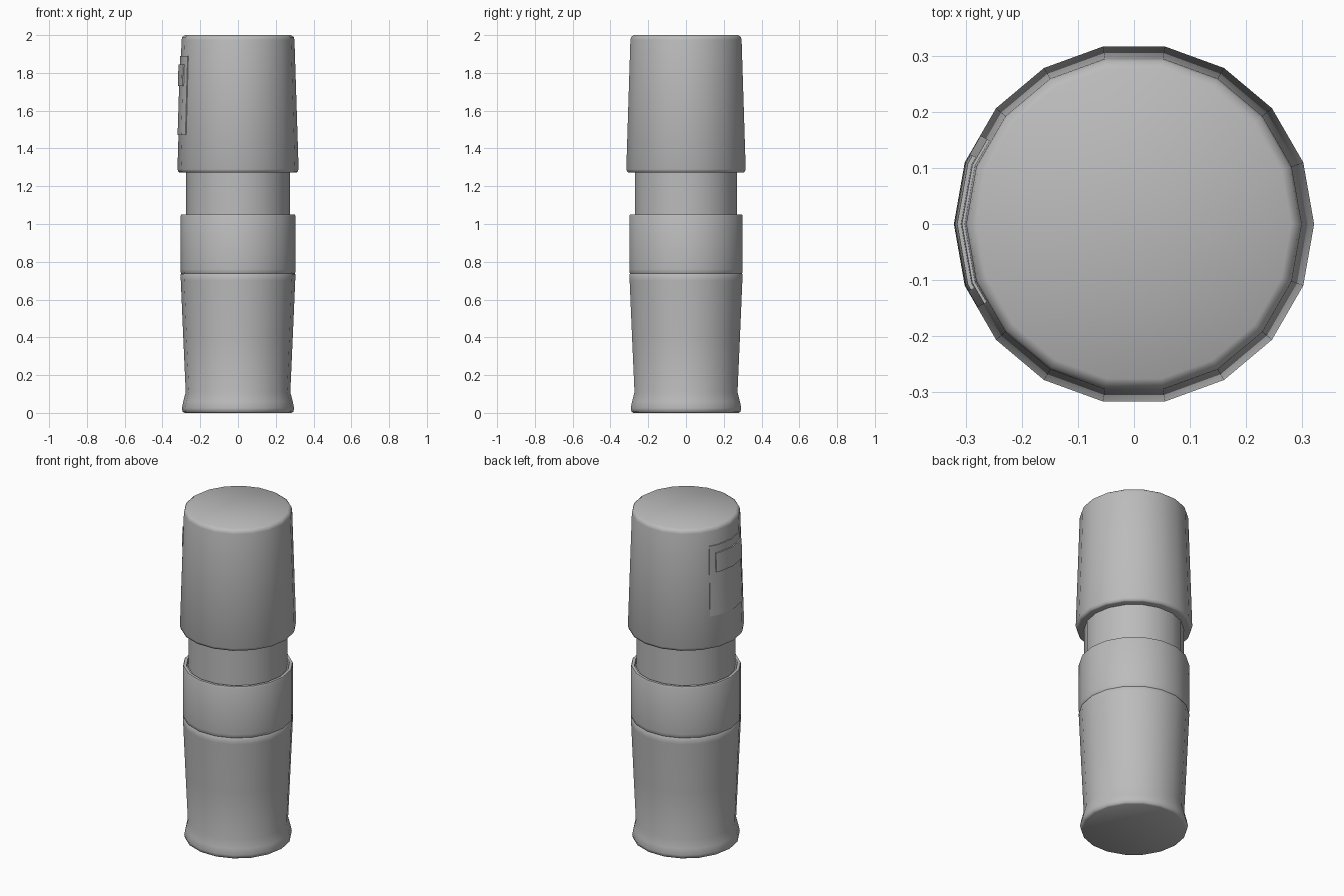
import bpy, bmesh
from math import cos, sin, radians, pi

cube = bpy.data.objects.get("Cube")
if cube:
    bpy.data.objects.remove(cube)

SIDES = 18

grey = bpy.data.materials.new("plain grey")
grey.use_nodes = True
colour = (0.5, 0.5, 0.5, 1)
grey.diffuse_color = colour
grey.node_tree.nodes["Principled BSDF"].inputs["Base Color"].default_value = colour


def finish(name, bm, angle):
    bmesh.ops.recalc_face_normals(bm, faces=bm.faces)
    mesh = bpy.data.meshes.new(name)
    bm.to_mesh(mesh)
    bm.free()
    mesh.materials.append(grey)
    obj = bpy.data.objects.new(name, mesh)
    bpy.context.collection.objects.link(obj)
    bpy.ops.object.select_all(action="DESELECT")
    obj.select_set(True)
    bpy.context.view_layer.objects.active = obj
    bpy.ops.object.shade_smooth_by_angle(angle=radians(angle))
    return obj


def lathe(name, profile, angle=50):
    """Closed solid from (radius, height) points, capped at both ends."""
    bm = bmesh.new()
    rings = [[bm.verts.new((r * cos(2 * pi * i / SIDES), r * sin(2 * pi * i / SIDES), z))
              for i in range(SIDES)] for r, z in profile]
    for low, high in zip(rings, rings[1:]):
        for i in range(SIDES):
            j = (i + 1) % SIDES
            bm.faces.new((low[i], low[j], high[j], high[i]))
    bm.faces.new(rings[0])
    bm.faces.new(rings[-1])
    return finish(name, bm, angle)


def cap_radius(z, deg):
    """Distance to the faceted cap wall at a height and angle."""
    r = 0.321 + (0.299 - 0.321) * (z - 1.29) / (1.975 - 1.29)
    half = 180 / SIDES
    return r * cos(radians(half)) / cos(radians(deg % (2 * half) - half))


def curved_plate(name, z0, z1, angles, inner, outer):
    """Thin plate wrapped on the cap wall."""
    bm = bmesh.new()
    sections = []
    for deg in angles:
        a = radians(deg)
        ring = []
        for z, off in ((z0, inner), (z0, outer), (z1, outer), (z1, inner)):
            r = cap_radius(z, deg) + off
            ring.append(bm.verts.new((r * cos(a), r * sin(a), z)))
        sections.append(ring)
    for s, t in zip(sections, sections[1:]):
        for i in range(4):
            j = (i + 1) % 4
            bm.faces.new((s[i], s[j], t[j], t[i]))
    bm.faces.new(sections[0])
    bm.faces.new(sections[-1])
    return finish(name, bm, 30)


# Tapered grip with flared foot and a fine seam under the collar
lathe("grip", [(0.283, 0), (0.293, 0.006), (0.297, 0.025), (0.29, 0.06), (0.277, 0.11),
               (0.29, 0.4), (0.303, 0.7), (0.305, 0.732), (0.299, 0.74)])
lathe("collar", [(0.298, 0.735), (0.303, 0.742), (0.305, 0.76), (0.305, 1.04), (0.301, 1.05),
                 (0.285, 1.05), (0.281, 1.04)])

# Narrow neck joining the two halves
lathe("neck", [(0.274, 1.0), (0.274, 1.3)])

# Tapered cap with rounded rims
lathe("cap", [(0.306, 1.272), (0.315, 1.275), (0.321, 1.29), (0.299, 1.975),
              (0.295, 1.99), (0.28, 2.0)])

# Label and raised strip on the right side of the cap
curved_plate("label_panel", 1.47, 1.89, (150, 160, 180, 200, 208), -0.004, 0.005)
curved_plate("label_strip", 1.73, 1.845, (157, 160, 180, 200, 202), 0, 0.012)
